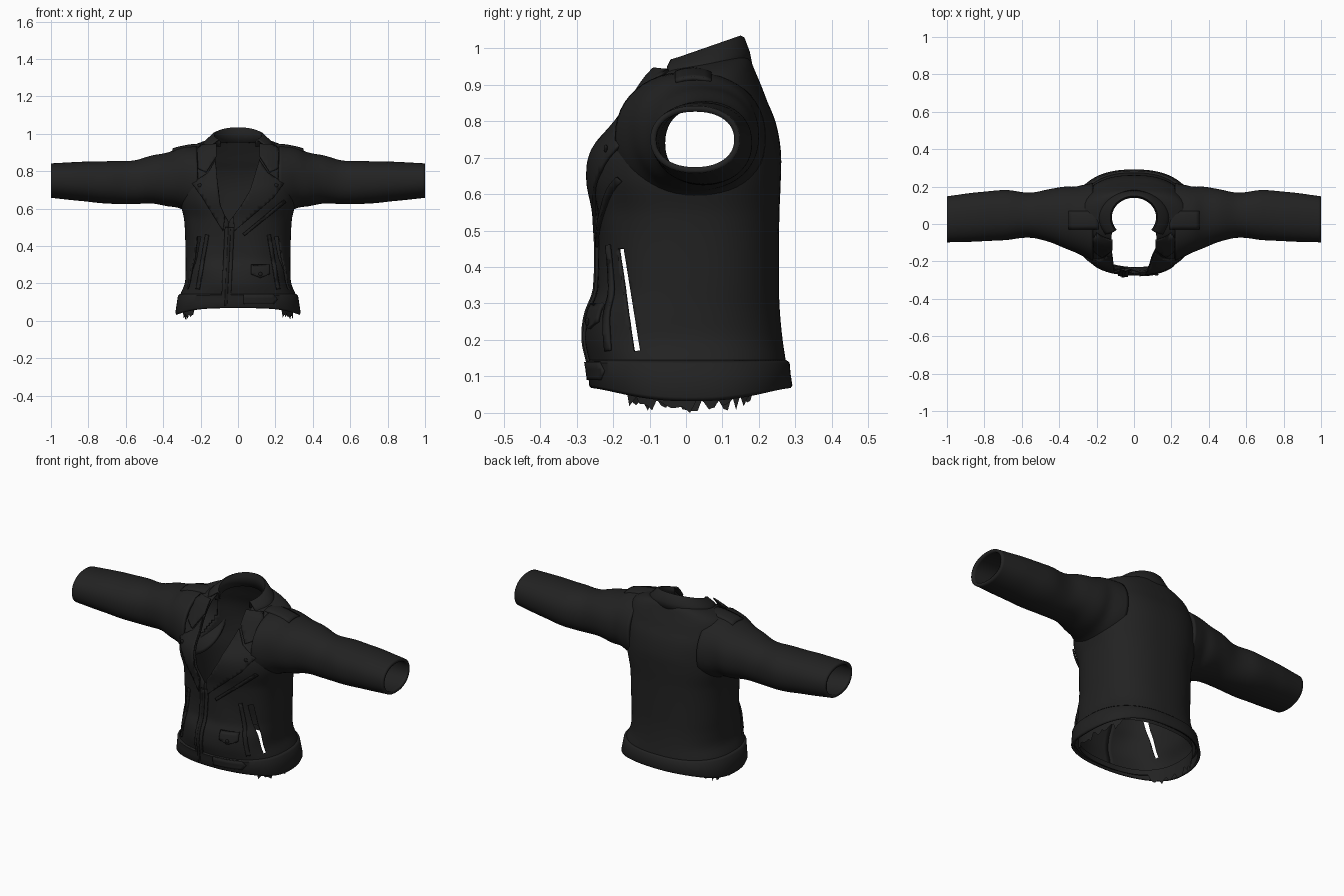
import bpy, bmesh, math, random
from math import sin, cos, pi
from mathutils import Vector

random.seed(4)
if "Cube" in bpy.data.objects:
    bpy.data.objects.remove(bpy.data.objects["Cube"])


def make_material(name, value):
    mat = bpy.data.materials.new(name)
    colour = (value, value, value, 1)
    mat.use_nodes = True
    mat.diffuse_color = colour
    shader = mat.node_tree.nodes["Principled BSDF"]
    shader.inputs["Base Color"].default_value = colour
    shader.inputs["Roughness"].default_value = 0.7
    return mat


leather = make_material("black leather", 0.016)
trim = make_material("dark metal trim", 0.012)


def finish(name, bm, material=leather, thickness=0.0, offset=-1):
    """Turn a bmesh into a smooth object, thickened if wanted."""
    bmesh.ops.recalc_face_normals(bm, faces=bm.faces)
    mesh = bpy.data.meshes.new(name)
    bm.to_mesh(mesh)
    bm.free()
    obj = bpy.data.objects.new(name, mesh)
    bpy.context.collection.objects.link(obj)
    mesh.materials.append(material)
    bpy.ops.object.select_all(action="DESELECT")
    obj.select_set(True)
    bpy.context.view_layer.objects.active = obj
    bpy.ops.object.shade_smooth_by_angle(angle=math.radians(45))
    if thickness:
        solid = obj.modifiers.new("thickness", "SOLIDIFY")
        solid.thickness = thickness
        solid.offset = offset
    return obj


def loft(rows, closed=False):
    """Skin a list of point rows with quads."""
    bm = bmesh.new()
    grid = [[bm.verts.new(p) for p in row] for row in rows]
    for low, high in zip(grid, grid[1:]):
        count = len(low)
        for i in range(count if closed else count - 1):
            j = (i + 1) % count
            bm.faces.new((low[i], low[j], high[j], high[i]))
    return bm


def sample(table, key):
    """Smoothly interpolate the columns of a table by its first column."""
    key = min(max(key, table[0][0]), table[-1][0])
    i = max(k for k in range(len(table) - 1) if table[k][0] <= key)
    a, b = table[i], table[i + 1]
    before, after = table[max(i - 1, 0)], table[min(i + 2, len(table) - 1)]
    h = b[0] - a[0]
    f = (key - a[0]) / h
    result = []
    for c in range(1, len(a)):
        m0 = (b[c] - before[c]) / (b[0] - before[0]) * h
        m1 = (after[c] - a[c]) / (after[0] - a[0]) * h
        result.append((2*f**3 - 3*f**2 + 1) * a[c] + (f**3 - 2*f**2 + f) * m0
                      + (3*f**2 - 2*f**3) * b[c] + (f**3 - f**2) * m1)
    return result


# Torso: height, half width, front y, back y
TORSO = [(.05, .322, -.25, .28), (.13, .312, -.26, .275), (.2, .285, -.275, .265),
         (.27, .28, -.268, .258), (.34, .28, -.243, .255), (.54, .288, -.243, .256),
         (.64, .31, -.26, .26), (.72, .31, -.25, .26), (.8, .305, -.188, .245),
         (.87, .295, -.142, .215), (.92, .27, -.108, .19), (.95, .2, -.085, .175),
         (.965, .135, -.07, .16)]
# Neck opening: height, right edge x, left edge x
OPENING = [(.53, -.05, -.05), (.6, -.09, .005), (.7, -.105, .065), (.8, -.115, .095),
           (.9, -.122, .122), (.965, -.12, .12)]
POWER = 2.4


def signed_pow(v, p):
    return math.copysign(abs(v) ** p, v)


def torso_point(z, t, grow=0.0):
    """Point on the torso; t runs from the front towards the left side."""
    w, front, back = sample(TORSO, z)
    x = (w + grow) * signed_pow(sin(t), 2 / POWER)
    y = (front + back) / 2 - ((back - front) / 2 + grow) * signed_pow(cos(t), 2 / POWER)
    tilt = .15 * min(max((z - .85) / .1, 0), 1)
    return Vector((x, y, z + tilt * (y - .04)))


def edge_angle(x, z):
    return math.asin(signed_pow(min(abs(x) / sample(TORSO, z)[0], 1) * (1 if x > 0 else -1), POWER / 2))


def front_y(x, z):
    w, front, back = sample(TORSO, z)
    r = min(abs(x) / w, .98)
    return (front + back) / 2 - (back - front) / 2 * (1 - r ** POWER) ** (1 / POWER)


rows = []
for k in range(65):
    z = .08 + (.965 - .08) * k / 64
    right, left = sample(OPENING, z)
    start, end = edge_angle(left, z), 2 * pi + edge_angle(right, z)
    row = []
    for i in range(97):
        t = start + (end - start) * i / 96
        fold = .003 * sin(7 * t + 9 * z) * sin(13 * z) * max(cos(t), 0)
        row.append(torso_point(z, t, fold))
    rows.append(row)
body = loft(rows)
# Armholes hidden under the sleeve roots
holes = [f for f in body.faces if abs(f.calc_center_median().x) > .22
         and math.hypot(f.calc_center_median().y - .035, f.calc_center_median().z - .76) < .14]
bmesh.ops.delete(body, geom=holes, context="FACES")
# Slanted pocket slits
top, bottom = Vector((0, -.18, .45)), Vector((0, -.135, .17))
along = (top - bottom).normalized()
across = Vector((0, along.z, -along.y))
for spot, normal in ((top, along), (bottom, along), (top - across * .009, across), (top + across * .009, across)):
    near = [f for f in body.faces if f.calc_center_median().y < -.07 and .12 < f.calc_center_median().z < .5]
    geom = near + list({e for f in near for e in f.edges}) + list({v for f in near for v in f.verts})
    bmesh.ops.bisect_plane(body, geom=geom, plane_co=spot, plane_no=normal)
slits = []
for f in body.faces:
    d = f.calc_center_median() - bottom
    d.x = 0
    if 0 < d.dot(along) < (top - bottom).length and abs(d.dot(across)) < .009:
        slits.append(f)
bmesh.ops.delete(body, geom=slits, context="FACES")
finish("jacket_body", body, thickness=.01)

# Waistband, lower at the sides, with a ragged lining below it
ANGLES = [2 * pi * i / 120 for i in range(120)]
band = []
for f, grow in ((0, .008), (.1, .013), (.5, .01), (.9, .01), (1, .002)):
    band.append([])
    for t in ANGLES:
        low = .068 - .036 * abs(sin(t)) ** 3
        z = low + (.145 - low) * f
        band[-1].append(torso_point(z, t, grow))
finish("waistband", loft(band, True), thickness=.012)
lining = [[], []]
for i, t in enumerate(ANGLES):
    for row, depth in zip(lining, (.1, None)):
        p = torso_point(.1, t, -.022)
        ragged = 0 if i == 30 else random.uniform(.005, .05)
        p.z = depth or (ragged if abs(sin(t)) > .75 else .07)
        row.append(p)
finish("ragged_lining", loft(lining, True))

# Sleeves: x, centre y, centre z, half depth, half height
SLEEVE = [(.22, .012, .757, .205, .18), (.27, .018, .76, .193, .175), (.32, .025, .763, .175, .16),
          (.37, .035, .757, .163, .145), (.45, .045, .757, .143, .13), (.55, .047, .742, .12, .117),
          (.68, .048, .74, .133, .114), (.85, .037, .746, .131, .104), (1, .025, .75, .123, .092)]
for side, word in ((1, "left"), (-1, "right")):
    rows = []
    for k in range(56):
        x = .22 + .78 * k / 55
        yc, zc, ry, rz = sample(SLEEVE, x)
        row = []
        for i in range(48):
            t = 2 * pi * i / 48
            crease = 1 + .015 * sin(38 * x + 1.5 * sin(t)) * (1 - x)
            row.append((side * x, yc + ry * crease * signed_pow(cos(t), .92),
                        zc + rz * crease * signed_pow(sin(t), .92)))
        rows.append(row)
    finish(word + "_sleeve", loft(rows, True), thickness=.016)

# Folded collar: inner stand, ridge and outer fall
rows = []
for f in range(61):
    t = .9 + (2 * pi - 1.8) * f / 60
    back = (1 - cos(t)) / 2
    profile = ((.118, .105, .925 + .03 * back), (.12, .108, .95 + .06 * back),
               (.127, .115, .955 + .08 * back), (.14, .125, .955 + .075 * back),
               (.172, .14, .94 + .05 * back), (.2, .147, .925 + .03 * back))
    rows.append([(rx * sin(t), .035 - ry * cos(t), z) for rx, ry, z in profile])
finish("collar", loft(rows), thickness=.008)


def drape(name, outline, lift=.006, thick=.008, material=leather):
    """Lay a flat front-view outline over the chest."""
    bm = bmesh.new()
    bm.faces.new([bm.verts.new((x, 0, z)) for x, z in outline])
    for axis in (Vector((1, 0, 0)), Vector((0, 0, 1))):
        for k in range(-20, 60):
            bmesh.ops.bisect_plane(bm, geom=bm.verts[:] + bm.edges[:] + bm.faces[:],
                                   plane_co=axis * k * .02, plane_no=axis)
    for v in bm.verts:
        v.co.y = front_y(v.co.x, v.co.z) - lift
    return finish(name, bm, material, thick, 0)


def strip(name, a, b, width, **options):
    d = (Vector(b) - Vector(a)).normalized() * width / 2
    n = Vector((-d.y, d.x))
    drape(name, [Vector(a) + n, Vector(a) - n, Vector(b) - n, Vector(b) + n], **options)


def snap(name, x, z, lift=.014):
    bm = bmesh.new()
    bmesh.ops.create_uvsphere(bm, u_segments=12, v_segments=6, radius=.011)
    for v in bm.verts:
        v.co = Vector((v.co.x + x, v.co.y * .5 + front_y(x, z) - lift, v.co.z + z))
    finish(name, bm, trim)


# Collar points, lapels, pocket welts, epaulets and snaps on both sides
for s, word in ((1, "left"), (-1, "right")):
    drape(word + "_collar_point", [(s * x, z) for x, z in
          ((.115, .945), (.2, .94), (.275, .84), (.17, .795), (.115, .88))], lift=.011)
    inner = [(sample(OPENING, z)[s > 0], z) for z in (.56, .62, .7, .78, .86)]
    drape(word + "_lapel", inner + [(s * .16, .79), (s * .245, .735), (s * .19, .66), (-.05 + s * .03, .48)], lift=.01)
    strip(word + "_pocket_welt", (s * .165, .46), (s * .215, .17), .018)
    snap(word + "_lapel_snap", s * .205, .725, .017)
    snap(word + "_collar_snap", s * .235, .835, .018)
    rows = []
    for k in range(9):
        x = .19 + .16 * k / 8
        rows.append([(s * x, y, .948 - (x - .19) ** 2 - 4 * (y - .02) ** 2) for y in (-.03, -.01, .02, .05, .07)])
    finish(word + "_epaulet", loft(rows), thickness=.012)

# Off-centre front zip, chest zip and front details
strip("front_placket", (-.045, .5), (-.065, .08), .05, lift=.005)
strip("front_zip", (-.045, .5), (-.065, .08), .014, lift=.01, material=trim)
strip("chest_zip", (.25, .64), (.03, .46), .016, material=trim)
drape("coin_pocket_flap", [(.07, .3), (.17, .3), (.17, .25), (.12, .23), (.07, .25)])
snap("pocket_snap", .12, .25)
drape("waist_tab", [(.03, .14), (.19, .14), (.21, .115), (.19, .09), (.03, .09)], lift=.014)
